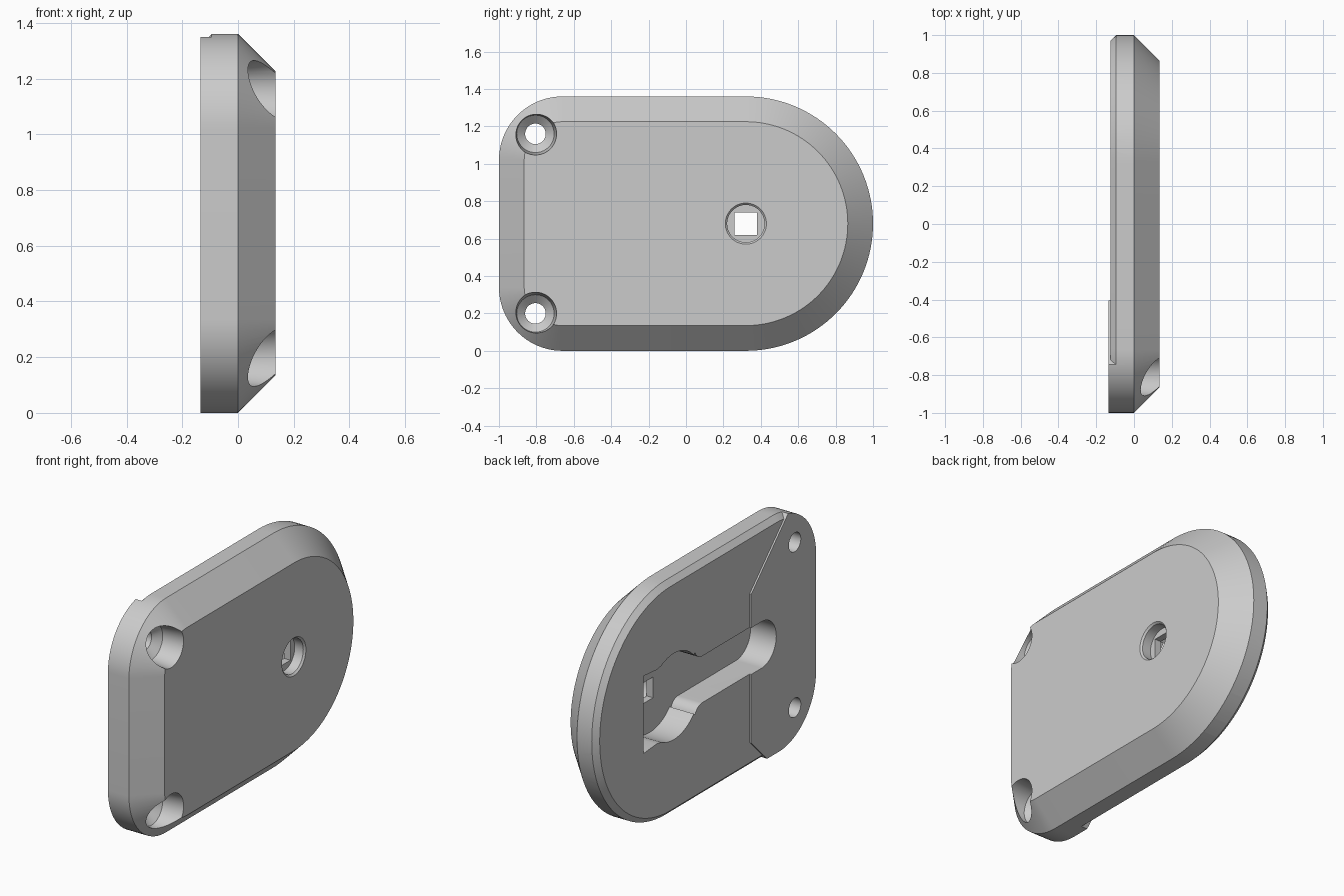
import bpy, bmesh
from math import sin, cos, radians

cube = bpy.data.objects.get("Cube")
if cube:
    bpy.data.objects.remove(cube, do_unlink=True)

MID = 0.68          # height of the centre line
PIVOT = (0.32, MID)  # centre of the round end

grey = bpy.data.materials.new("plain grey")
grey.use_nodes = True
colour = (0.6, 0.6, 0.6, 1)
grey.diffuse_color = colour
grey.node_tree.nodes["Principled BSDF"].inputs["Base Color"].default_value = colour


def arc(centre, r, start, end, steps):
    """Points on an arc in the side (y, z) plane, angles in degrees."""
    angles = [radians(start + (end - start) * i / steps) for i in range(steps + 1)]
    return [(centre[0] + r * cos(a), centre[1] + r * sin(a)) for a in angles]


def circle(centre, r):
    return arc(centre, r, 0, 360, 48)[:-1]


def outline(inset):
    """Plate outline: round far end, two rounded near corners."""
    r = 0.34 - inset
    return (arc(PIVOT, MID - inset, -90, 90, 64)
            + arc((-0.66, 1.02), r, 90, 180, 24)
            + arc((-0.66, 0.34), r, 180, 270, 24))


def loft(name, sections):
    """Solid skinned through (x, points) sections running towards +x."""
    bm = bmesh.new()
    rings = [[bm.verts.new((x, y, z)) for y, z in pts] for x, pts in sections]
    for a, b in zip(rings, rings[1:]):
        for i in range(len(a)):
            j = (i + 1) % len(a)
            bm.faces.new((a[i], a[j], b[j], b[i]))
    bm.faces.new(rings[0][::-1])
    bm.faces.new(rings[-1])
    bmesh.ops.recalc_face_normals(bm, faces=bm.faces)
    mesh = bpy.data.meshes.new(name)
    bm.to_mesh(mesh)
    bm.free()
    mesh.materials.append(grey)
    obj = bpy.data.objects.new(name, mesh)
    bpy.context.collection.objects.link(obj)
    return obj


def cut(target, cutter):
    """Subtract the cutter, then discard it."""
    cutter.hide_render = True
    mod = target.modifiers.new("cut", "BOOLEAN")
    mod.operation = "DIFFERENCE"
    mod.solver = "EXACT"
    mod.object = cutter
    bpy.context.view_layer.objects.active = target
    bpy.ops.object.modifier_apply(modifier=mod.name)
    bpy.data.objects.remove(cutter, do_unlink=True)


# Plate with a wide bevel on the outer side
plate = loft("cover_plate", [(-0.135, outline(0)), (0, outline(0)), (0.135, outline(0.135))])

# Lowered, bevelled back face behind the raised mounting pad
step = [(-0.405, 0.147), (-0.652, -0.1), (1.2, -0.1), (1.2, 1.5), (-0.895, 1.5), (-0.405, 1.01)]
relief = loft("relief_cutter", [(-0.3, step), (-0.05, step)])
cut(relief, loft("relief_core", [(-0.125, outline(0.03)), (-0.04, outline(-0.055))]))
cut(plate, relief)

# Keyhole pocket in the back: half profile mirrored about the centre line
half = (arc((-0.5, 0), 0.135, 180, 90, 16)
        + arc((0.03, 0.205), 0.07, 270, 340, 8)
        + arc((0.29, 0), 0.25, 137, 62, 16)
        + [(0.45, 0.215), (0.57, 0.225)])
keyhole = [(y, MID + z) for y, z in half] + [(y, MID - z) for y, z in half[:0:-1]]
cut(plate, loft("keyhole_cutter", [(-0.3, keyhole), (0.03, keyhole)]))

# Round recess with a square spindle hole
cut(plate, loft("recess_cutter", [(0.07, circle(PIVOT, 0.1)), (0.125, circle(PIVOT, 0.1)),
                                  (0.145, circle(PIVOT, 0.12))]))
s = 0.06
square = [(PIVOT[0] + a * s, MID + b * s) for a, b in ((-1, -1), (1, -1), (1, 1), (-1, 1))]
cut(plate, loft("spindle_cutter", [(-0.2, square), (0.2, square)]))

# Countersunk screw holes in the two near corners
for side in (-1, 1):
    c = (-0.805, MID + side * 0.48)
    cut(plate, loft("screw_cutter", [(-0.3, circle(c, 0.055)), (-0.03, circle(c, 0.055)),
                                     (0.01, circle(c, 0.1)), (0.2, circle(c, 0.12))]))

# Smooth curves, crisp edges
bpy.ops.object.select_all(action="DESELECT")
plate.select_set(True)
bpy.context.view_layer.objects.active = plate
bpy.ops.object.shade_smooth_by_angle(angle=radians(30))
